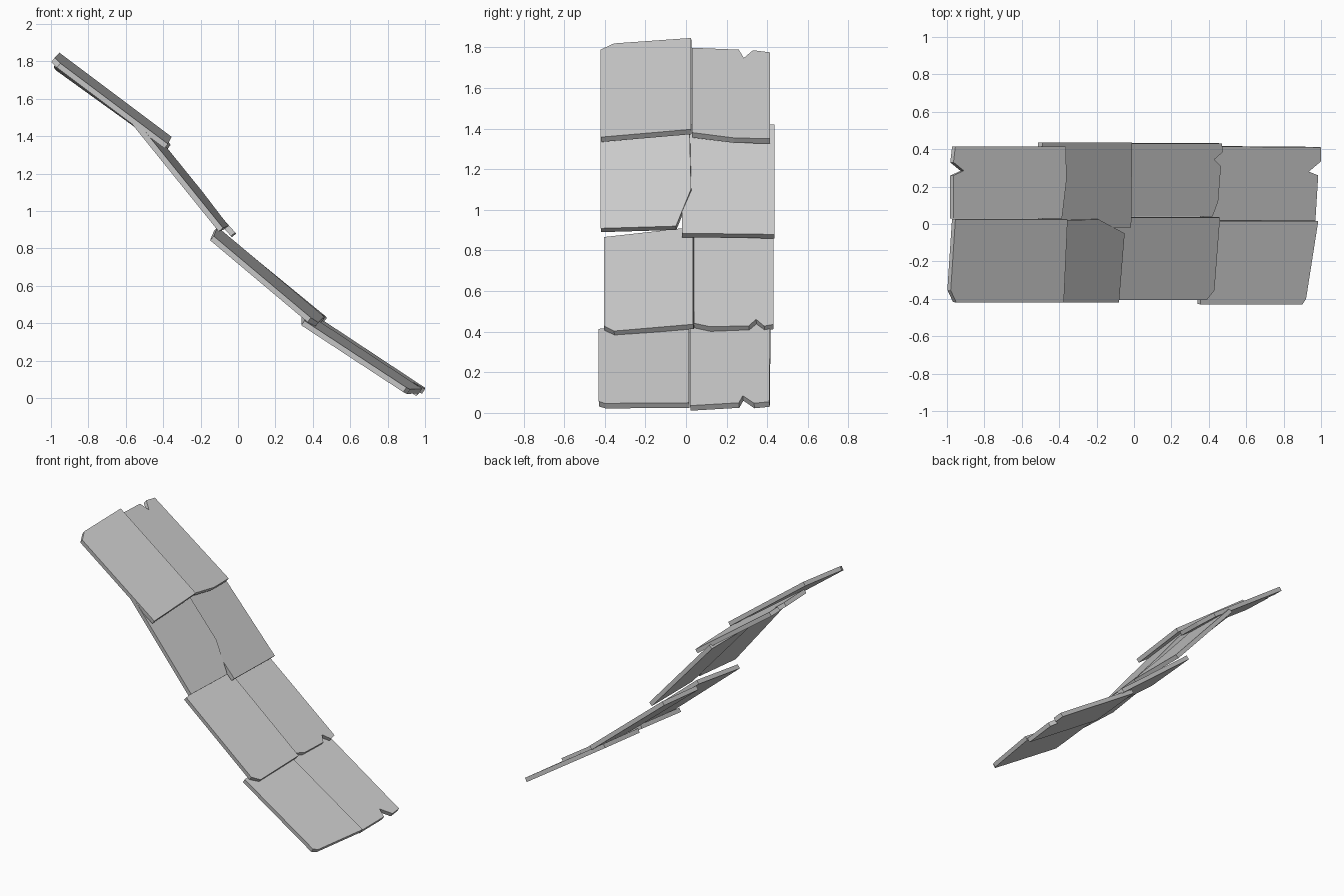
import bpy, bmesh
from mathutils import Vector

THICK = 0.03


def shingle(name, ref, slope, tilt, outline):
    """Flat plate: plan outline (x, y) projected on a sloped plane, thickened downwards."""
    rx, ry, rz = ref
    normal = Vector((-slope, -tilt, 1)).normalized()
    tops = [Vector((x, y, rz + slope * (x - rx) + tilt * (y - ry))) for x, y in outline]
    bm = bmesh.new()
    top = [bm.verts.new(p) for p in tops]
    low = [bm.verts.new(p - normal * THICK) for p in tops]
    bm.faces.new(top)
    bm.faces.new(low[::-1])
    for i in range(len(top)):
        j = (i + 1) % len(top)
        bm.faces.new((top[i], low[i], low[j], top[j]))
    bmesh.ops.recalc_face_normals(bm, faces=bm.faces[:])
    mesh = bpy.data.meshes.new(name)
    bm.to_mesh(mesh)
    bm.free()
    bpy.context.collection.objects.link(bpy.data.objects.new(name, mesh))


# Bottom row
shingle("shingle_row1_front", (0.985, 0.015, 0.05), -0.655, 0.11,
        [(0.355, -0.43), (0.90, -0.43), (0.92, -0.40), (0.985, 0.015), (0.355, 0.015)])
shingle("shingle_row1_back", (1.0, 0.41, 0.055), -0.66, 0.10,
        [(0.37, 0.02), (0.97, 0.02), (0.985, 0.26), (0.935, 0.28), (1.0, 0.335),
         (1.0, 0.41), (0.37, 0.415)])

# Second row
shingle("shingle_row2_front", (0.455, 0.03, 0.44), -0.84, 0.15,
        [(-0.13, -0.405), (0.39, -0.405), (0.43, -0.355), (0.46, 0.035), (-0.11, 0.035)])
shingle("shingle_row2_back", (0.47, 0.42, 0.435), -0.82, 0.09,
        [(-0.11, 0.04), (0.42, 0.04), (0.45, 0.12), (0.465, 0.31), (0.43, 0.345),
         (0.475, 0.385), (0.47, 0.43), (-0.11, 0.43)])

# Third row, with a broken corner on the front tile
shingle("shingle_row3_front", (-0.05, -0.05, 0.92), -1.24, 0.13,
        [(-0.54, -0.42), (-0.08, -0.42), (-0.05, -0.05), (-0.19, 0.025), (-0.50, 0.015)])
shingle("shingle_row3_back", (-0.015, 0.0, 0.885), -1.13, 0.0,
        [(-0.49, -0.02), (-0.015, -0.02), (-0.01, 0.435), (-0.49, 0.435)])

# Top row
shingle("shingle_row4_front", (-0.36, 0.02, 1.40), -0.75, 0.12,
        [(-0.95, -0.42), (-0.375, -0.42), (-0.355, 0.025), (-0.955, 0.025), (-0.98, -0.355)])
shingle("shingle_row4_back", (-0.37, 0.03, 1.37), -0.72, -0.04,
        [(-0.965, 0.03), (-0.385, 0.03), (-0.36, 0.24), (-0.365, 0.415), (-0.955, 0.415),
         (-0.965, 0.33), (-0.91, 0.285), (-0.965, 0.26)])
